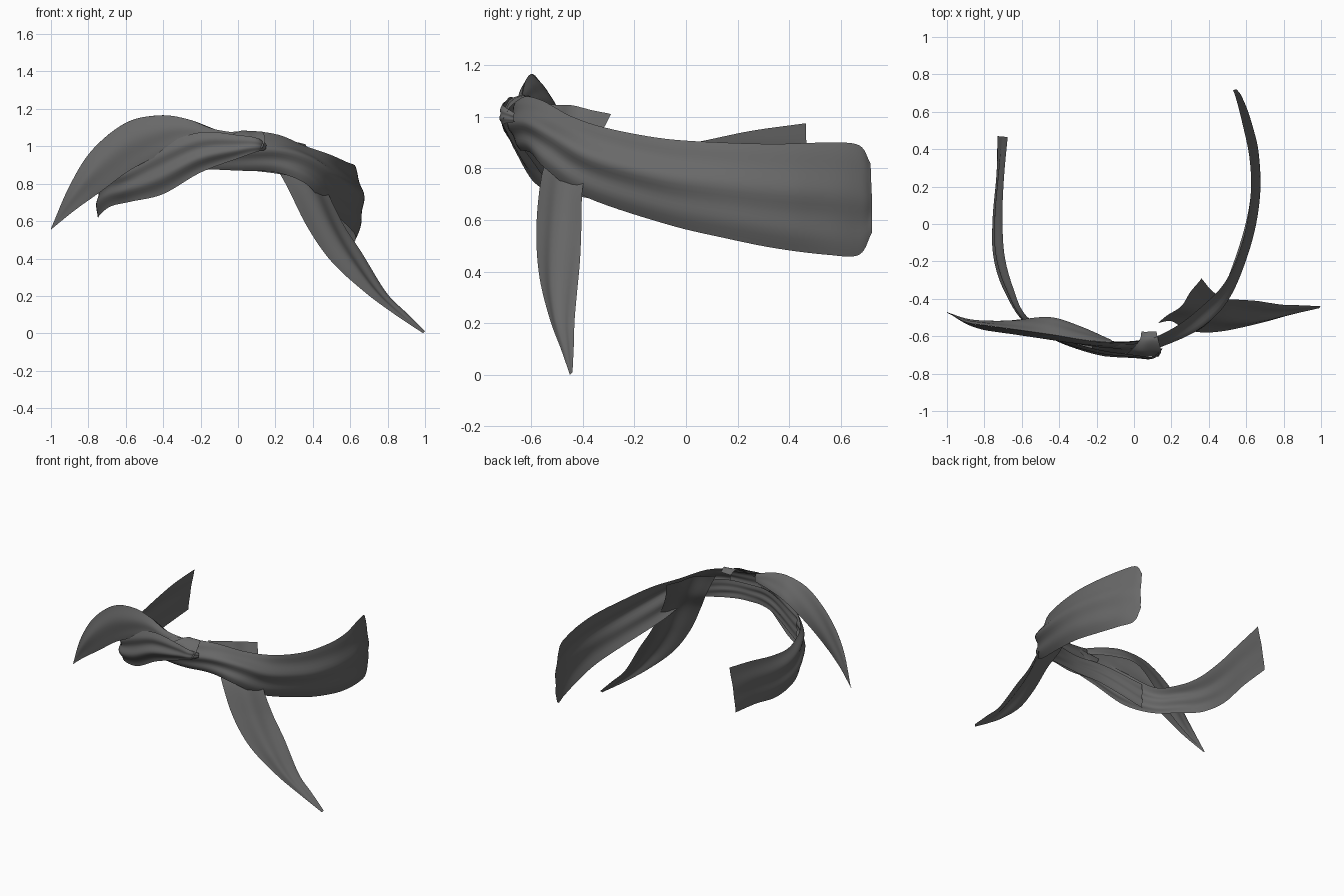
import bpy, bmesh, math
from mathutils import Vector

cloth = bpy.data.materials.new("charcoal cloth")
cloth.diffuse_color = (0.14, 0.14, 0.14, 1)


def spline(pts, t):
    """Catmull-Rom point at t in 0..1 along the control points."""
    s = min(t, 0.99999) * (len(pts) - 1)
    i = int(s)
    u = s - i
    p1, p2 = pts[i], pts[i + 1]
    p0 = pts[i - 1] if i else p1 * 2 - p2
    p3 = pts[i + 2] if i + 2 < len(pts) else p2 * 2 - p1
    return 0.5 * (2 * p1 + (p2 - p0) * u + (2 * p0 - 5 * p1 + 4 * p2 - p3) * u * u
                  + (3 * p1 - p0 - 3 * p2 + p3) * u ** 3)


def strip(name, upper, lower, bow=0.0, ripple=0.01, folds=2.5, phase=0.0, n=72, m=18):
    """Cloth strip lofted between two edges, bowed and rippled across its width."""
    a = [Vector(p) for p in upper]
    b = [Vector(p) for p in lower]
    bm = bmesh.new()
    rows = []
    for i in range(n + 1):
        t = i / n
        pa, pb = spline(a, t), spline(b, t)
        t0, t1 = max(t - 0.02, 0), min(t + 0.02, 1)
        along = spline(a, t1) + spline(b, t1) - spline(a, t0) - spline(b, t0)
        across = pa - pb
        normal = along.cross(across).normalized()
        width = min(across.length / 0.2, 1)
        fade = min(1, 0.2 + (1 - t) * 3)    # ripples and bow die out at the free end
        row = []
        for j in range(m + 1):
            v = j / m
            env = math.sin(math.pi * v)
            wave = math.sin(2 * math.pi * folds * v + phase + 2.2 * math.sin(3 * t + phase))
            wave += 0.4 * math.sin(11 * v - 9 * t + phase)
            off = width * fade * (bow * env + ripple * wave * (0.3 + 0.7 * env))
            row.append(bm.verts.new(pa.lerp(pb, v) + normal * off))
        rows.append(row)
    for r, q in zip(rows, rows[1:]):
        for j in range(m):
            bm.faces.new((r[j], r[j + 1], q[j + 1], q[j]))
    me = bpy.data.meshes.new(name)
    bm.normal_update()
    bm.to_mesh(me)
    bm.free()
    me.materials.append(cloth)
    for p in me.polygons:
        p.use_smooth = True
    ob = bpy.data.objects.new(name, me)
    bpy.context.collection.objects.link(ob)
    return ob


# Long band sweeping from behind the knot round the right side
strip("right_long_band",
      [(-.22, -.62, 1.04), (0, -.64, 1.08), (.2, -.56, 1.065), (.36, -.44, 1.0), (.49, -.3, .955),
       (.58, -.08, .915), (.62, .15, .9), (.615, .35, .895), (.575, .55, .9), (.545, .67, .89),
       (.53, .715, .82)],
      [(-.22, -.63, .88), (0, -.64, .87), (.2, -.6, .86), (.36, -.545, .80), (.46, -.39, .69),
       (.575, -.08, .585), (.625, .15, .53), (.625, .35, .49), (.595, .55, .465), (.56, .67, .465),
       (.545, .72, .55)],
      bow=0.045, ripple=0.010, folds=2.2)

# Pointed tail hanging down on the right, with its flap behind the knot
strip("right_hanging_tail",
      [(.36, -.29, 1.01), (.42, -.36, .87), (.49, -.4, .73), (.57, -.405, .57), (.66, -.41, .43),
       (.79, -.43, .22), (.9, -.435, .11), (1, -.44, .01)],
      [(.13, -.53, 1.05), (.2, -.52, .9), (.27, -.56, .77), (.37, -.58, .57), (.5, -.57, .385),
       (.68, -.53, .22), (.84, -.485, .1), (.99, -.45, 0)],
      bow=0.02, ripple=0.007, folds=1.5, phase=1)

# Arched tail rising from the knot and falling to a point on the left
crest = [(.1, -.62, 1.06), (-.12, -.635, 1.09), (-.27, -.62, 1.145), (-.42, -.595, 1.165),
         (-.6, -.57, 1.125), (-.78, -.545, .98), (-.9, -.525, .79), (-1, -.47, .56)]
strip("left_arched_tail", crest,
      [(.1, -.65, .98), (-.1, -.66, .98), (-.25, -.645, 1.0), (-.42, -.61, .95),
       (-.58, -.58, .87), (-.73, -.555, .76), (-.87, -.53, .66), (-1, -.475, .555)],
      bow=-0.02, ripple=0.006, folds=1.5, phase=2)

# Part of the arched tail folded over its crest to the back
strip("left_tail_back_fold", crest[1:],
      [(-.12, -.62, 1.04), (-.28, -.55, 1.05), (-.44, -.5, 1.03), (-.6, -.51, .92),
       (-.75, -.525, .78), (-.88, -.51, .665), (-1, -.472, .555)],
      bow=0.015, ripple=0.004, folds=1, n=48, m=12)

# Band running left from the knot, then turning back along the left side
strip("left_long_band",
      [(.15, -.665, 1.015), (.1, -.71, 1.045), (0, -.70, 1.06), (-.2, -.67, 1.075), (-.42, -.6, 1.0),
       (-.58, -.49, .9), (-.65, -.34, .87), (-.695, -.17, .87), (-.705, .03, .9), (-.695, .25, .945),
       (-.675, .465, .975)],
      [(.145, -.665, .98), (.1, -.71, .97), (0, -.695, .935), (-.2, -.66, .86), (-.4, -.59, .745),
       (-.57, -.5, .705), (-.68, -.35, .68), (-.74, -.18, .635), (-.75, .03, .615), (-.735, .25, .645),
       (-.73, .47, .665)],
      bow=-0.025, ripple=0.009, folds=2.0, phase=0.5)

# Lower layer of the band under the knot
strip("under_band",
      [(-.52, -.535, .92), (-.25, -.61, 1.0), (-.05, -.63, 1.0), (.12, -.6, 1.0), (.3, -.52, .98)],
      [(-.52, -.535, .74), (-.25, -.62, .86), (-.05, -.635, .875), (.12, -.61, .865), (.3, -.56, .84)],
      ripple=0.006, n=30, m=12)

# Small tuck over the top of the knot
strip("knot_tuck",
      [(.04, -.575, 1.06), (.03, -.62, 1.085), (-.02, -.68, 1.07), (-.06, -.705, 1.03)],
      [(.12, -.575, 1.06), (.13, -.62, 1.08), (.145, -.68, 1.04), (.13, -.71, .99)],
      bow=0.005, ripple=0.004, folds=1, n=24, m=10)
